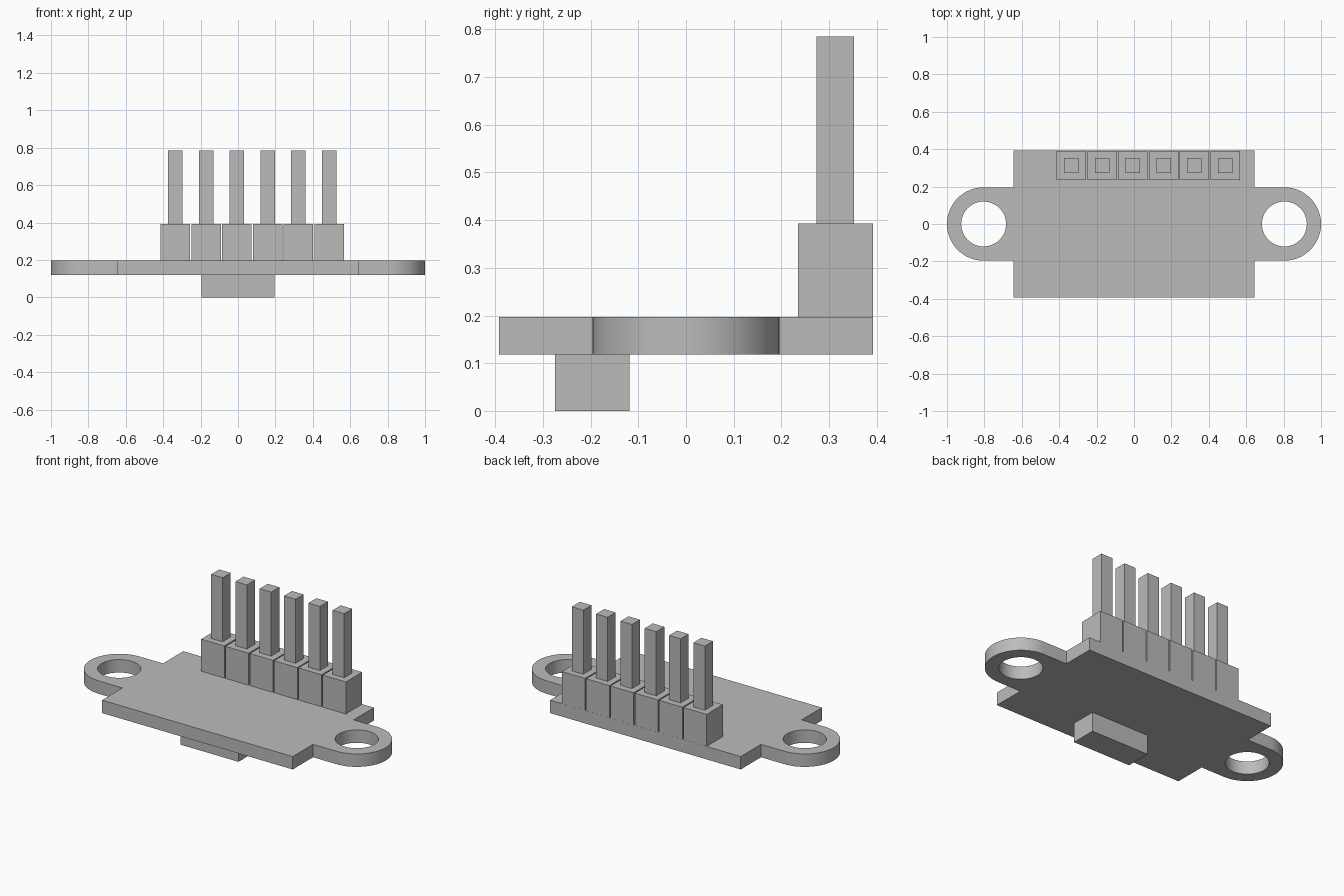
import bpy
from math import cos, sin, pi, radians

cube = bpy.data.objects.get("Cube")
if cube:
    bpy.data.objects.remove(cube, do_unlink=True)

grey = bpy.data.materials.new("plain_grey")
grey.use_nodes = True
color = (0.5, 0.5, 0.5, 1)
grey.diffuse_color = color
grey.node_tree.nodes["Principled BSDF"].inputs["Base Color"].default_value = color

BOTTOM, TOP = 0.118, 0.197       # board faces
HALF_X, HALF_Y = 0.645, 0.392    # board half size
EAR_X, EAR_R, HOLE_R = 0.804, 0.196, 0.12


def box(name, x, y, z):
    """Box from (low, high) ranges on each axis."""
    bpy.ops.mesh.primitive_cube_add(size=1, location=[sum(r) / 2 for r in (x, y, z)])
    ob = bpy.context.object
    ob.name = name
    ob.scale = [r[1] - r[0] for r in (x, y, z)]
    bpy.ops.object.transform_apply(location=False, rotation=False, scale=True)
    ob.data.materials.append(grey)
    return ob


def around(value, half):
    return (value - half, value + half)


def arc(cx, radius, start, end, steps):
    angles = [start + (end - start) * i / steps for i in range(steps + 1)]
    return [(cx + radius * cos(a), radius * sin(a)) for a in angles]


# Board: rectangle with a rounded mounting ear and a hole at each end
half = [(HALF_X, -HALF_Y), (HALF_X, -EAR_R)]
half += arc(EAR_X, EAR_R, -pi / 2, pi / 2, 32)
half += [(HALF_X, EAR_R), (HALF_X, HALF_Y)]
outline = half + [(-x, -y) for x, y in half]
holes = [arc(s * EAR_X, HOLE_R, 0, 2 * pi, 48)[:-1] for s in (1, -1)]

curve = bpy.data.curves.new("board", "CURVE")
curve.dimensions = "2D"
curve.fill_mode = "BOTH"
curve.extrude = (TOP - BOTTOM) / 2
for loop in [outline] + holes:
    spline = curve.splines.new("POLY")
    spline.points.add(len(loop) - 1)
    for point, (x, y) in zip(spline.points, loop):
        point.co = (x, y, 0, 1)
    spline.use_cyclic_u = True
board = bpy.data.objects.new("board", curve)
bpy.context.collection.objects.link(board)
board.location.z = (TOP + BOTTOM) / 2
bpy.ops.object.select_all(action="DESELECT")
board.select_set(True)
bpy.context.view_layer.objects.active = board
bpy.ops.object.convert(target="MESH")
board = bpy.context.object
board.data.materials.clear()
board.data.materials.append(grey)
bpy.ops.object.shade_smooth_by_angle(angle=radians(30))

# Header: six housings, each with a square pin
PITCH, ROW_Y = 0.1645, 0.313
for i in range(6):
    x = -0.335 + PITCH * i
    box(f"pin_housing_{i + 1}", around(x, 0.0785), around(ROW_Y, 0.0785), (TOP, 0.393))
    box(f"pin_{i + 1}", around(x, 0.039), around(ROW_Y, 0.039), (0.393, 0.785))

# Chip on the underside
box("underside_chip", (-0.196, 0.196), (-0.275, -0.118), (0, BOTTOM))
